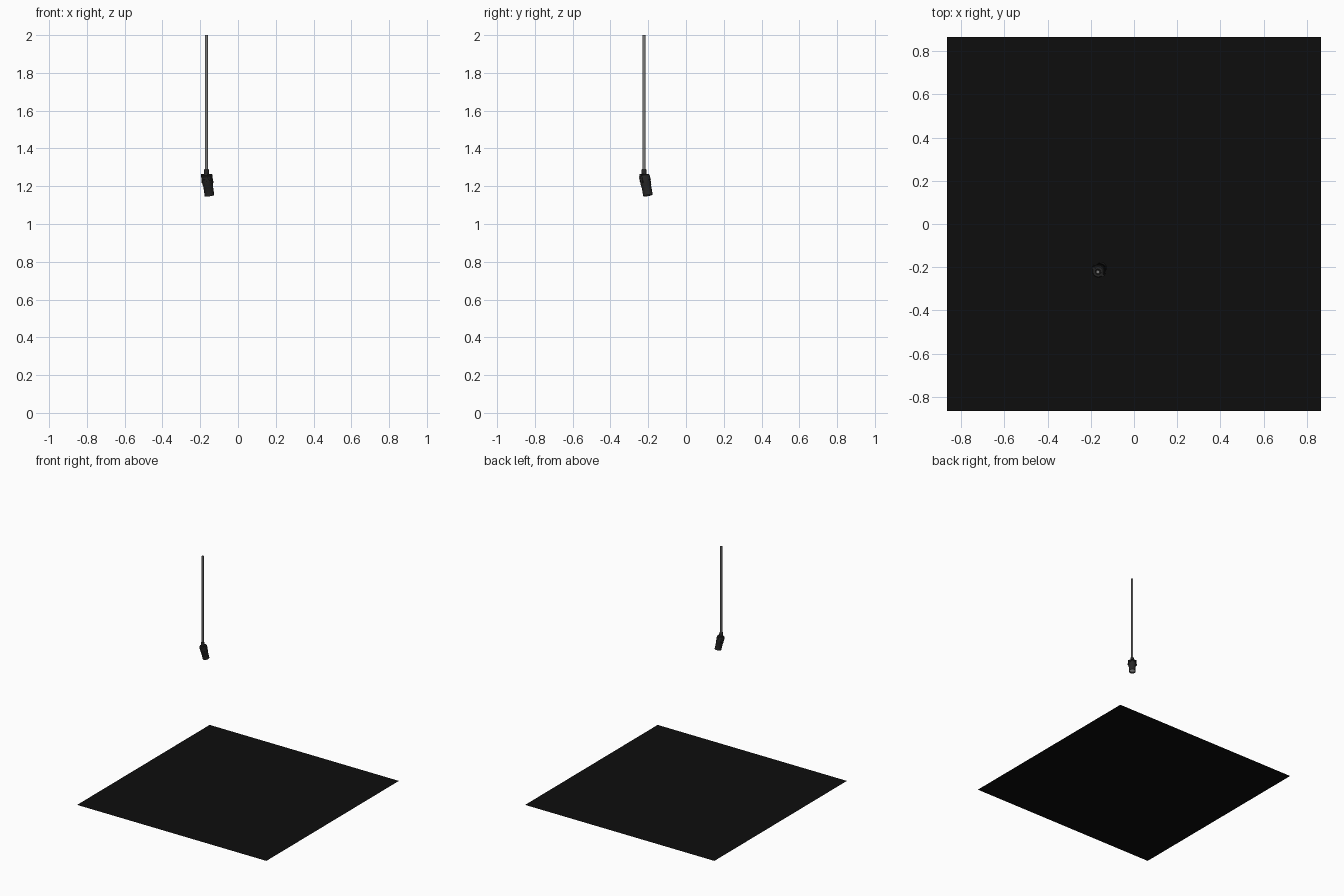
import bpy, bmesh, math
from mathutils import Vector, Matrix

if "Cube" in bpy.data.objects:
    bpy.data.objects.remove(bpy.data.objects["Cube"])

PIVOT = Vector((-0.167, -0.222, 1.265))
AIM = Vector((0.165, 0.22, -1.2)).normalized()      # lamp points at the floor centre
SIDE = AIM.cross(Vector((0, 0, 1))).normalized()    # hinge axis of the yoke
FRONT = SIDE.cross(AIM)
TILT = Matrix((SIDE, FRONT, AIM)).transposed().to_4x4()
TILT.translation = PIVOT


def mat(name, v):
    m = bpy.data.materials.new(name)
    m.diffuse_color = (v, v, v, 1)
    m.use_nodes = True
    m.node_tree.nodes["Principled BSDF"].inputs["Base Color"].default_value = m.diffuse_color
    return m


BLACK = mat("black", 0.004)
DARK = mat("dark_metal", 0.02)
STEEL = mat("steel", 0.2)
GLASS = mat("lens_glass", 0.5)


def make(name, bm, material, matrix=Matrix(), smooth=True):
    bmesh.ops.recalc_face_normals(bm, faces=bm.faces)
    me = bpy.data.meshes.new(name)
    bm.to_mesh(me)
    bm.free()
    ob = bpy.data.objects.new(name, me)
    bpy.context.collection.objects.link(ob)
    me.materials.append(material)
    ob.matrix_world = matrix
    if smooth:
        bpy.ops.object.select_all(action='DESELECT')
        ob.select_set(True)
        bpy.context.view_layer.objects.active = ob
        bpy.ops.object.shade_smooth_by_angle(angle=math.radians(35))
    return ob


def lathe(name, profile, material, matrix, n=32):
    """Revolve (radius, height) points around local z."""
    bm = bmesh.new()
    vs = [bm.verts.new((r, 0, z)) for r, z in profile]
    es = [bm.edges.new(p) for p in zip(vs, vs[1:])]
    bmesh.ops.spin(bm, geom=vs + es, cent=(0, 0, 0), axis=(0, 0, 1),
                   angle=2 * math.pi, steps=n, use_duplicate=False)
    bmesh.ops.remove_doubles(bm, verts=bm.verts, dist=1e-5)
    make(name, bm, material, matrix)


def box(name, size, loc, material, matrix):
    bm = bmesh.new()
    bmesh.ops.create_cube(bm, size=1)
    bmesh.ops.scale(bm, vec=size, verts=bm.verts)
    bmesh.ops.translate(bm, vec=loc, verts=bm.verts)
    make(name, bm, material, matrix, smooth=False)


# flat backdrop sheet
bm = bmesh.new()
bmesh.ops.create_grid(bm, x_segments=1, y_segments=1, size=0.866)
make("floor_sheet", bm, BLACK, smooth=False)

# hanging rod and its collar
UP = Matrix.Translation((PIVOT.x, PIVOT.y, 0))
lathe("hanging_rod", [(0, 1.28), (0.008, 1.28), (0.008, 2.0), (0, 2.0)], STEEL, UP, 24)
lathe("rod_collar", [(0, 1.25), (0.013, 1.25), (0.013, 1.286), (0.011, 1.29), (0, 1.29)], DARK, UP, 24)

# lamp housing with open, stepped mouth
lathe("lamp_housing", [(0, 0.006), (0.024, 0.006), (0.028, 0.010), (0.028, 0.062),
                       (0.0255, 0.066), (0.0255, 0.117), (0.0225, 0.117),
                       (0.0225, 0.106), (0, 0.106)], DARK, TILT)
lathe("lens", [(0.0223, 0.108), (0.016, 0.112), (0.008, 0.1145), (0, 0.115)], GLASS, TILT)

# cooling rings
for i in range(3):
    z = 0.016 + i * 0.009
    lathe(f"cooling_ring_{i + 1}", [(0.027, z), (0.0295, z), (0.0295, z + 0.004), (0.027, z + 0.004)], DARK, TILT)

# yoke arms and pivot knobs on both sides
box("yoke_bridge", (0.064, 0.012, 0.003), (0, 0, 0.002), DARK, TILT)
for s, side in ((-1, "left"), (1, "right")):
    box(f"yoke_arm_{side}", (0.003, 0.012, 0.050), (s * 0.0315, 0, 0.026), DARK, TILT)
    turn = TILT @ Matrix.Translation((0, 0, 0.044)) @ Matrix.Rotation(s * math.pi / 2, 4, 'Y')
    lathe(f"pivot_knob_{side}", [(0, 0.026), (0.006, 0.026), (0.006, 0.036), (0, 0.036)], DARK, turn, 16)
